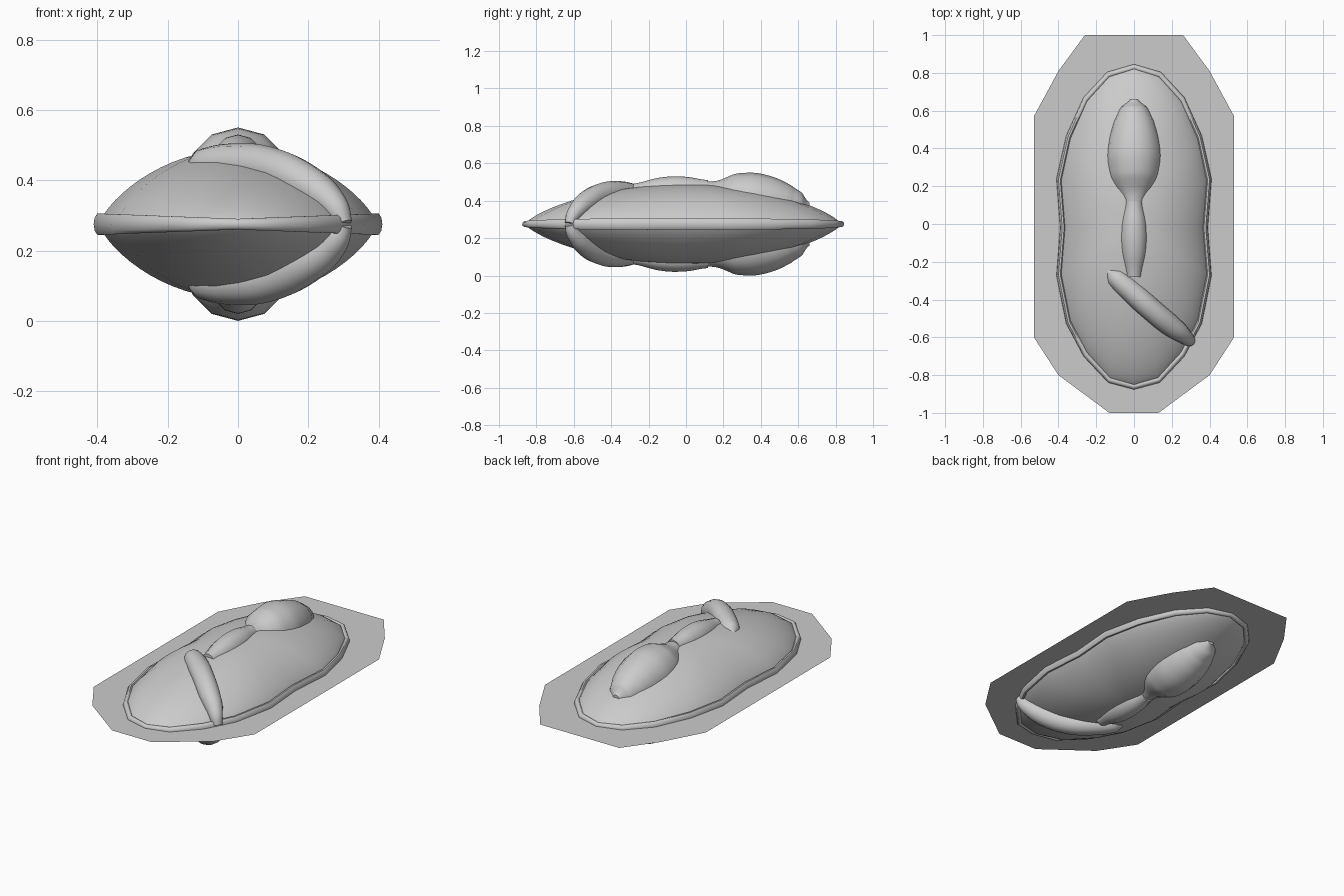
import bpy, bmesh, math
from mathutils import Vector

cube = bpy.data.objects.get("Cube")
if cube:
    bpy.data.objects.remove(cube, do_unlink=True)

MID = 0.275       # height of the symmetry plane
HEIGHT = 0.213    # half thickness of the body

grey = bpy.data.materials.new("grey")
grey.use_nodes = True
colour = (0.6, 0.6, 0.6, 1)
grey.diffuse_color = colour
grey.node_tree.nodes["Principled BSDF"].inputs["Base Color"].default_value = colour


def add_mesh(name, bm):
    bmesh.ops.recalc_face_normals(bm, faces=bm.faces)
    mesh = bpy.data.meshes.new(name)
    bm.to_mesh(mesh)
    bm.free()
    obj = bpy.data.objects.new(name, mesh)
    bpy.context.collection.objects.link(obj)
    mesh.materials.append(grey)
    return obj


def smooth(obj, angle=50):
    bpy.ops.object.select_all(action='DESELECT')
    obj.select_set(True)
    bpy.context.view_layer.objects.active = obj
    bpy.ops.object.shade_smooth_by_angle(angle=math.radians(angle))


def tube(name, points, sides=4):
    """Round tube through (x, y, z, radius) points, mirrored top to bottom."""
    for tag, sign in (("upper_", 1), ("lower_", -1)):
        curve = bpy.data.curves.new(tag + name, 'CURVE')
        curve.dimensions = '3D'
        curve.bevel_depth = 1
        curve.bevel_resolution = sides
        curve.resolution_u = 6
        curve.use_fill_caps = True
        spline = curve.splines.new('BEZIER')
        spline.radius_interpolation = 'CARDINAL'
        spline.bezier_points.add(len(points) - 1)
        for bp, (x, y, z, r) in zip(spline.bezier_points, points):
            bp.co = (x, y, MID + sign * (z - MID))
            bp.radius = r
            bp.handle_left_type = bp.handle_right_type = 'AUTO'
        obj = bpy.data.objects.new(tag + name, curve)
        bpy.context.collection.objects.link(obj)
        curve.materials.append(grey)
        bpy.ops.object.select_all(action='DESELECT')
        obj.select_set(True)
        bpy.context.view_layer.objects.active = obj
        bpy.ops.object.convert(target='MESH')
        smooth(bpy.context.object)


# Outline of the body, half of it, back to front
half = [(0, .83), (.135, .79), (.255, .66), (.345, .46), (.395, .235), (.375, -.02),
        (.395, -.27), (.345, -.52), (.255, -.69), (.13, -.825), (0, -.86)]
outline = half + [(-x, y) for x, y in half[-2:0:-1]]
count = len(outline)

# Flat thin base sheet
bm = bmesh.new()
side = [(.26, 1), (.4, .81), (.53, .57), (.53, -.6), (.4, -.8), (.13, -1)]
sheet = side + [(-x, y) for x, y in reversed(side)]
bm.faces.new([bm.verts.new((x, y, MID)) for x, y in reversed(sheet)])
add_mesh("base_sheet", bm)

# Lens-shaped body, two domes of shrinking rings
bm = bmesh.new()
rings = 16
for sign in (1, -1):
    previous = None
    for i in range(rings):
        r = math.cos(math.pi / 2 * i / rings)
        z = MID + sign * HEIGHT * (1 - r * r) ** 0.75
        ring = [bm.verts.new((x * r, y * r, z)) for x, y in outline]
        if previous:
            for k in range(count):
                n = (k + 1) % count
                bm.faces.new((previous[k], previous[n], ring[n], ring[k]))
        previous = ring
    top = bm.verts.new((0, 0, MID + sign * HEIGHT))
    for k in range(count):
        bm.faces.new((previous[k], previous[(k + 1) % count], top))
bmesh.ops.remove_doubles(bm, verts=bm.verts, dist=0.0005)
smooth(add_mesh("body", bm))

# Rim running round the body, thinner towards both ends
bm = bmesh.new()
loops = []
sides = 10
for x, y in outline:
    out = Vector((x, y * 0.35, 0)).normalized()
    tall = 0.016 + 0.016 * abs(x) / 0.395
    loops.append([bm.verts.new(Vector((x, y, MID)) + out * 0.016 * math.cos(a)
                               + Vector((0, 0, tall * math.sin(a))))
                  for a in (2 * math.pi * s / sides for s in range(sides))])
for k in range(count):
    a, b = loops[k], loops[(k + 1) % count]
    for s in range(sides):
        t = (s + 1) % sides
        bm.faces.new((a[s], b[s], b[t], a[t]))
smooth(add_mesh("rim", bm))

# Raised ridges on both faces of the body
tube("back_bulge", [(0, .10, .455, .05), (0, .2, .42, .113), (0, .3, .405, .145),
                    (0, .42, .395, .142), (0, .55, .375, .108), (0, .62, .37, .07),
                    (0, .66, .37, .02)])
tube("middle_ridge", [(0, .12, .465, .045), (0, 0, .46, .068), (0, -.14, .455, .068),
                      (0, -.28, .45, .04)])
tube("front_arm", [(-.14, -.24, .44, .015), (-.1, -.28, .44, .05), (0, -.37, .445, .06),
                   (.1, -.46, .432, .06), (.19, -.535, .39, .058), (.25, -.58, .35, .048),
                   (.285, -.61, .31, .036), (.298, -.62, MID, .028)])
